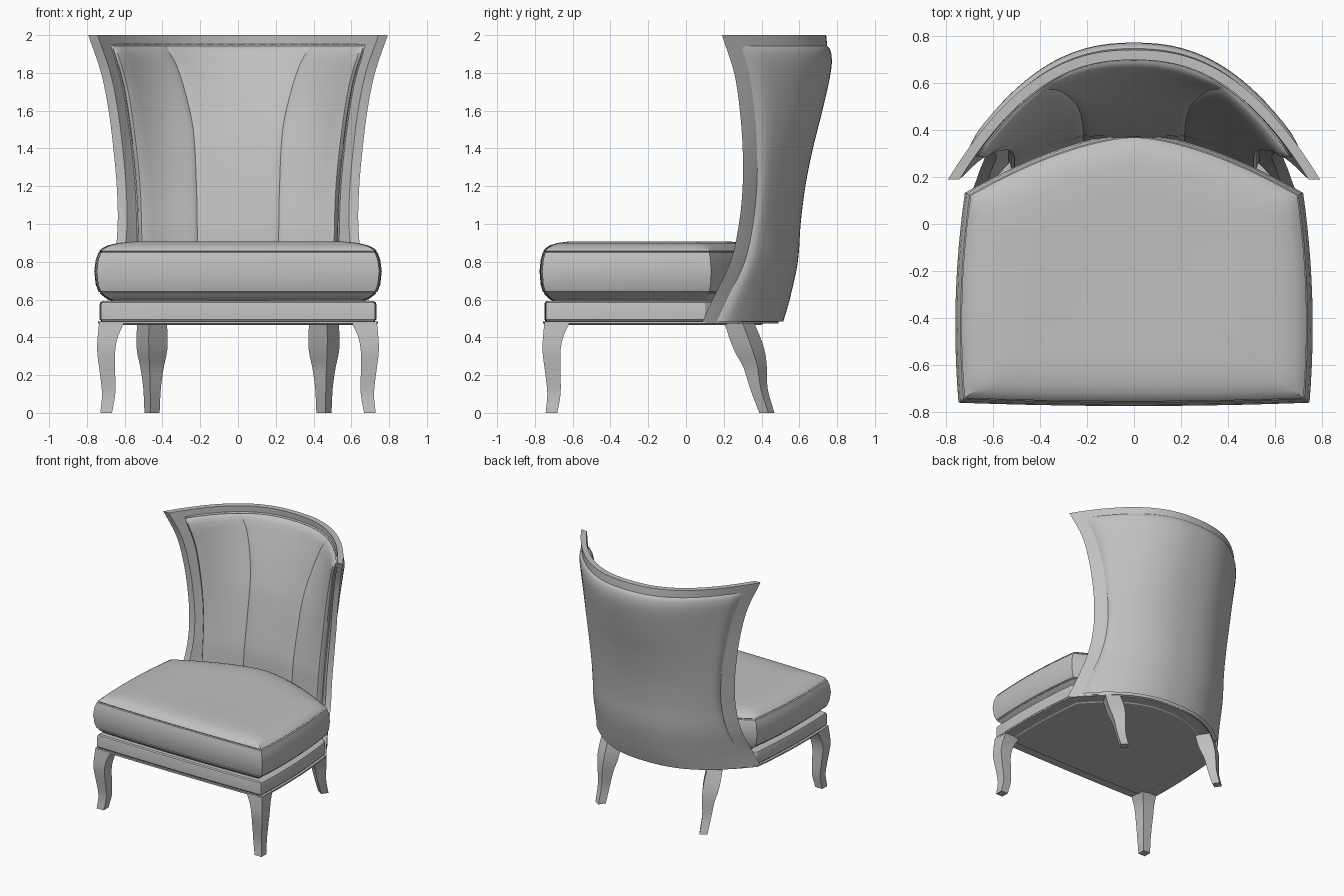
import bpy, bmesh, math
from mathutils import Vector

if "Cube" in bpy.data.objects:
    bpy.data.objects.remove(bpy.data.objects["Cube"], do_unlink=True)

fabric = bpy.data.materials.new("plain_grey")
fabric.use_nodes = True
grey = (0.53, 0.53, 0.53, 1)
fabric.diffuse_color = grey
fabric.node_tree.nodes["Principled BSDF"].inputs["Base Color"].default_value = grey


def finish(obj, angle):
    obj.data.materials.append(fabric)
    bpy.ops.object.select_all(action='DESELECT')
    obj.select_set(True)
    bpy.context.view_layer.objects.active = obj
    bpy.ops.object.shade_smooth_by_angle(angle=math.radians(angle))


def loft(name, rows, closed=True, angle=32):
    """Skin a list of equal-length point rows; closed rows also get end caps."""
    bm = bmesh.new()
    grid = [[bm.verts.new(p) for p in row] for row in rows]
    n = len(rows[0])
    for a, b in zip(grid, grid[1:]):
        for i in range(n if closed else n - 1):
            j = (i + 1) % n
            bm.faces.new((a[i], a[j], b[j], b[i]))
    if closed:
        bm.faces.new(grid[0])
        bm.faces.new(grid[-1])
    bmesh.ops.recalc_face_normals(bm, faces=bm.faces)
    mesh = bpy.data.meshes.new(name)
    bm.to_mesh(mesh)
    bm.free()
    obj = bpy.data.objects.new(name, mesh)
    bpy.context.collection.objects.link(obj)
    finish(obj, angle)


def smooth_keys(keys):
    """Smooth function through (z, value) keys."""
    def slope(i):
        a, b = keys[max(i - 1, 0)], keys[min(i + 1, len(keys) - 1)]
        return (b[1] - a[1]) / (b[0] - a[0])

    def value(z):
        i = 0
        while i < len(keys) - 2 and z > keys[i + 1][0]:
            i += 1
        (z0, v0), (z1, v1) = keys[i], keys[i + 1]
        h = z1 - z0
        t = min(max((z - z0) / h, 0), 1)
        return ((2*t**3 - 3*t*t + 1) * v0 + (t**3 - 2*t*t + t) * h * slope(i)
                + (3*t*t - 2*t**3) * v1 + (t**3 - t*t) * h * slope(i + 1))
    return value


def span(a, b, n):
    return [a + (b - a) * i / n for i in range(n + 1)]


# Curved back: half width, front edge and rear middle at each height
half_width = smooth_keys([(.48, .72), (.6, .69), (.8, .655), (1, .637), (1.2, .642),
                          (1.4, .66), (1.6, .685), (1.8, .725), (2, .793)])
front_edge = smooth_keys([(.48, .085), (.6, .14), (.8, .235), (1, .28), (1.2, .3),
                          (1.4, .3), (1.6, .285), (1.8, .255), (2, .19)])
rear = smooth_keys([(.48, .49), (.6, .525), (.8, .568), (1, .583), (1.2, .608),
                    (1.4, .648), (1.6, .698), (1.8, .742), (1.9, .75), (2, .742)])
WALL, BEND = .043, 2.35


def bow(z, offset):
    """Half width, rear and depth of the back's plan curve, moved out by offset."""
    back = rear(z) + offset
    return half_width(z) + 1.15 * offset, back, back - front_edge(z)


def bow_y(x, z, offset):
    w, back, sag = bow(z, offset)
    return back - sag * (abs(x) / w) ** BEND


def arc(z, offset, margin, n=44):
    w, back, sag = bow(z, offset)
    end = w * ((sag - margin) / sag) ** (1 / BEND)
    return [Vector((x, bow_y(x, z, offset), z)) for x in span(-end, end, n)]


loft("back_shell", [arc(z, 0, 0) + arc(z, -WALL, 0)[::-1] for z in span(.48, 2, 38)])

# Raised upholstery on the outside of the back
rows = []
for z in [.485] + span(.5, 1.9, 34) + [1.92, 1.935, 1.942]:
    lift = .024 * min(1, max(0, (1.942 - z) / .06)) ** .5
    row = []
    for i, (a, b) in enumerate(zip(arc(z, -.004, .07), arc(z, lift, .07))):
        edge = min(i, 44 - i) / 2
        row.append(a.lerp(b, min(1, edge) ** .5))
    rows.append(row)
loft("outer_back_panel", rows, closed=False)

# Three padded panels on the inside of the back, thicker toward the wings
pad_edge = smooth_keys([(.6, .53), (.9, .53), (1.2, .54), (1.5, .572), (1.75, .613), (1.945, .67)])
seam = smooth_keys([(.6, .215), (.9, .215), (1.2, .22), (1.5, .237), (1.7, .28),
                    (1.85, .33), (1.945, .385)])
depth = smooth_keys([(.6, .1), (.9, .118), (1.2, .095), (1.5, .083), (1.75, .053),
                     (1.88, .018), (1.945, 0)])
rows = []
for z in span(.62, 1.9, 32) + [1.915, 1.93, 1.94, 1.945]:
    e, s = pad_edge(z), seam(z)
    rim = min(1, max(0, (1.945 - z) / .06)) ** .5
    puff = .014 * min(1, max(0, (1.945 - z) / .02)) ** .5
    row = []
    for x0, x1 in ((-e, -s), (-s, s), (s, e)):
        for k in span(0, 1, 12)[(1 if row else 0):]:
            t = .5 - .5 * math.cos(math.pi * k)
            x = x0 + (x1 - x0) * t
            u = abs(x) / e
            bulge = puff * max(0, 1 - (2 * t - 1) ** 4) ** .6
            bulge += rim * (.03 + .03 * u ** 4) * min(1, max(0, 1 - u) / .05) ** .5
            row.append((x, bow_y(x, z, -WALL) - depth(z) * (1 - u * u) - bulge, z))
    rows.append(row)
loft("inner_back_padding", rows, closed=False)

# Piping around the padding
top_z = 1.945
top_x = pad_edge(top_z)
border = [(-pad_edge(z), bow_y(pad_edge(z), z, -WALL), z) for z in span(.65, top_z, 20)]
border += [(x, bow_y(x, top_z, -WALL), top_z) for x in span(-top_x, top_x, 24)[1:-1]]
border += [(-x, y, z) for x, y, z in border[20::-1]]
piping = bpy.data.curves.new("back_piping", 'CURVE')
piping.dimensions = '3D'
piping.bevel_depth = .008
piping.bevel_resolution = 1
line = piping.splines.new('POLY')
line.points.add(len(border) - 1)
for point, co in zip(line.points, border):
    point.co = (*co, 1)
piping_obj = bpy.data.objects.new("back_piping", piping)
bpy.context.collection.objects.link(piping_obj)
piping.materials.append(fabric)


# Seat outline: bowed front and sides, curved rear
def outline(front, front_bow, side_bow, corner, rear_corner, rear_y, power):
    fx, (bx, by) = corner, rear_corner
    half = [(x, front - front_bow * (1 - (x / fx) ** 2)) for x in span(0, fx, 10)]
    half += [(fx + (bx - fx) * t + 4 * side_bow * t * (1 - t), front + (by - front) * t)
             for t in span(0, 1, 12)[1:]]
    half += [(x, rear_y - (rear_y - by) * (x / bx) ** power) for x in span(bx, 0, 16)[1:]]
    return half + [(-x, y) for x, y in half[-2:0:-1]]


def slab(name, shape, layers, centre_y=-.2):
    """Stack inset copies of an outline at (height, inset) layers."""
    rows = []
    for z, inset in layers:
        k = 1 - inset / .75
        rows.append([(x * k, centre_y + (y - centre_y) * k, z) for x, y in shape])
    loft(name, rows, angle=28)


rail = outline(-.742, .008, .018, .725, (.7, .1), .48, 2.2)
slab("seat_rail", rail, [(.484, .01), (.494, 0), (.575, 0), (.585, .004), (.592, .016)])
slab("base_plate", rail, [(.472, -.01), (.484, -.01)])
slab("dust_cover", rail, [(.466, .09), (.472, .08)])

# Seat cushion, with a narrow welt line near its top and bottom edges
cushion = outline(-.757, .014, .025, .742, (.715, .13), .385, 1.6)
slab("seat_cushion", cushion, [(.59, .09), (.605, .06), (.62, .038), (.632, .024), (.637, .028),
                               (.642, .016), (.68, .002), (.75, -.006), (.81, .002), (.848, .016),
                               (.853, .024), (.858, .02), (.872, .036), (.887, .066),
                               (.899, .115), (.906, .18), (.908, .3), (.904, .5)])


# Curved legs: keys of height, centre and half thickness
def leg(name, side, stations, turn):
    rows = []
    for z, cx, cy, h in stations:
        r = h * math.sqrt(2)
        corners = [turn + k * math.pi / 2 for k in range(4)]
        rows.append([(side * (cx + r * math.cos(a)), cy + r * math.sin(a), z) for a in corners])
    loft(name, rows)


front_x = smooth_keys([(0, .698), (.1, .685), (.2, .69), (.33, .698), (.4, .69), (.475, .67)])
front_h = smooth_keys([(0, .031), (.1, .035), (.2, .04), (.33, .048), (.4, .053), (.475, .066)])
back_y = smooth_keys([(0, .428), (.12, .388), (.18, .376), (.25, .364), (.31, .343),
                      (.375, .32), (.475, .283)])
back_h = smooth_keys([(0, .029), (.12, .033), (.18, .038), (.25, .046), (.31, .056),
                      (.375, .06), (.475, .057)])
for side, word in ((1, "left"), (-1, "right")):
    heights = span(0, .475, 14)
    leg("front_leg_" + word, side,
        [(z, front_x(z), -front_x(z) - .014, front_h(z)) for z in heights], math.pi / 4)
    leg("back_leg_" + word, side,
        [(z, .455, back_y(z), back_h(z)) for z in heights], math.radians(12))
